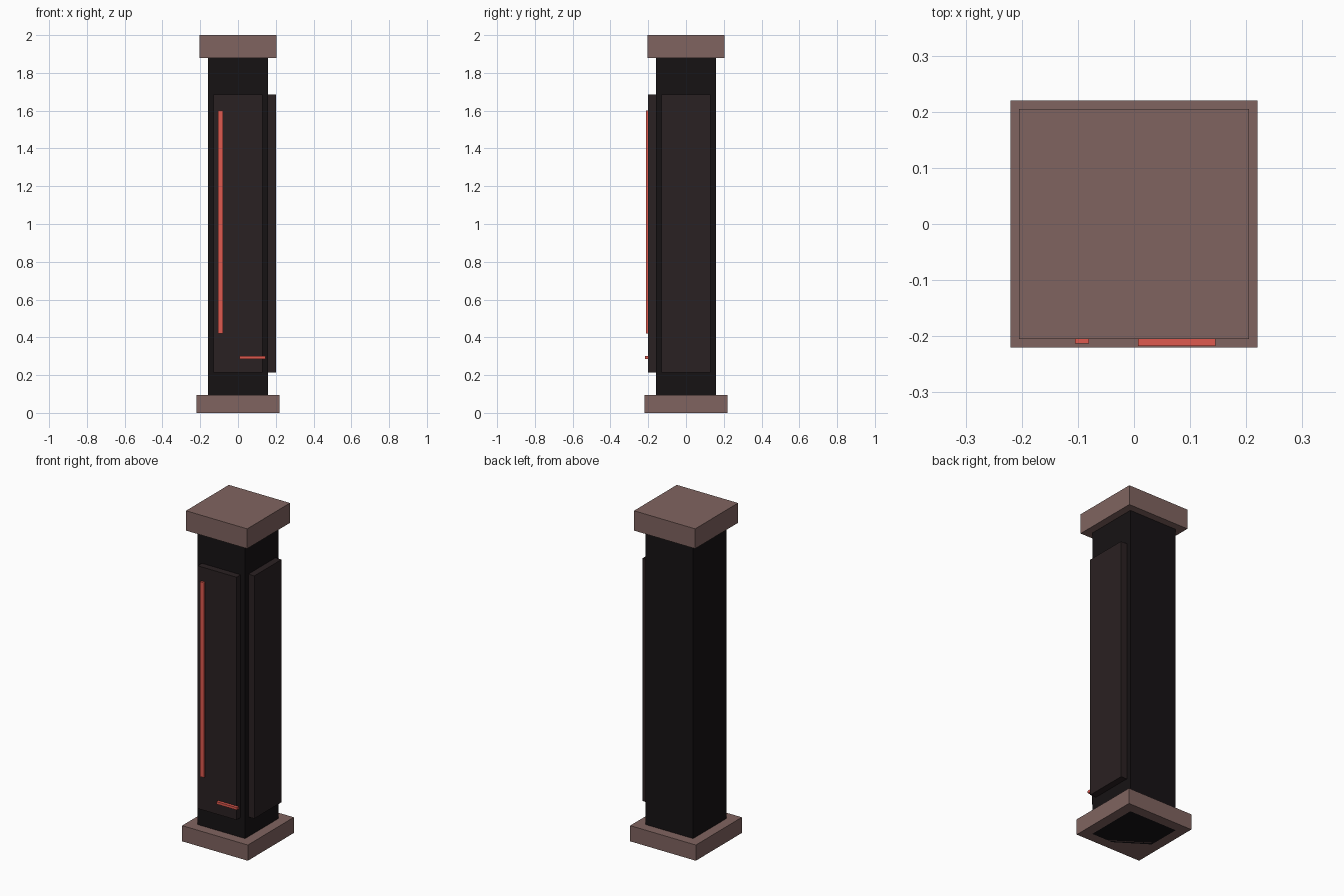
import bpy

if "Cube" in bpy.data.objects:
    bpy.data.objects.remove(bpy.data.objects["Cube"], do_unlink=True)


def material(name, rgb):
    mat = bpy.data.materials.new(name)
    mat.use_nodes = True
    mat.diffuse_color = (*rgb, 1)
    mat.node_tree.nodes["Principled BSDF"].inputs["Base Color"].default_value = (*rgb, 1)
    return mat


def box(name, x, y, z, mat):
    """Box from (min, max) extents on each axis."""
    spans = (x, y, z)
    bpy.ops.mesh.primitive_cube_add(size=1, location=[(a + b) / 2 for a, b in spans])
    obj = bpy.context.object
    obj.name = obj.data.name = name
    obj.scale = [b - a for a, b in spans]
    bpy.ops.object.transform_apply(location=False, rotation=False, scale=True)
    obj.data.materials.append(mat)
    return obj


def block(name, half, z, mat):
    return box(name, (-half, half), (-half, half), z, mat)


stone = material("warm_stone", (0.216, 0.127, 0.117))
black = material("shaft_black", (0.008, 0.006, 0.007))
dark = material("panel_dark", (0.023, 0.015, 0.016))
red = material("light_red", (0.74, 0.10, 0.077))

# Pillar: base, shaft and cap
block("base", 0.22, (0, 0.095), stone)
block("shaft", 0.16, (0, 1.9), black)
block("cap", 0.205, (1.88, 2), stone)

# Raised panels on the front and left faces
across, outward, height = (-0.13, 0.13), (0.15, 0.2), (0.215, 1.685)
box("front_panel", across, (-outward[1], -outward[0]), height, dark)
box("left_panel", outward, across, height, dark)

# Light strips on the front panel
box("vertical_strip", (-0.105, -0.08), (-0.213, -0.195), (0.42, 1.6), red)
box("horizontal_strip", (0.007, 0.145), (-0.217, -0.198), (0.285, 0.3), red)
